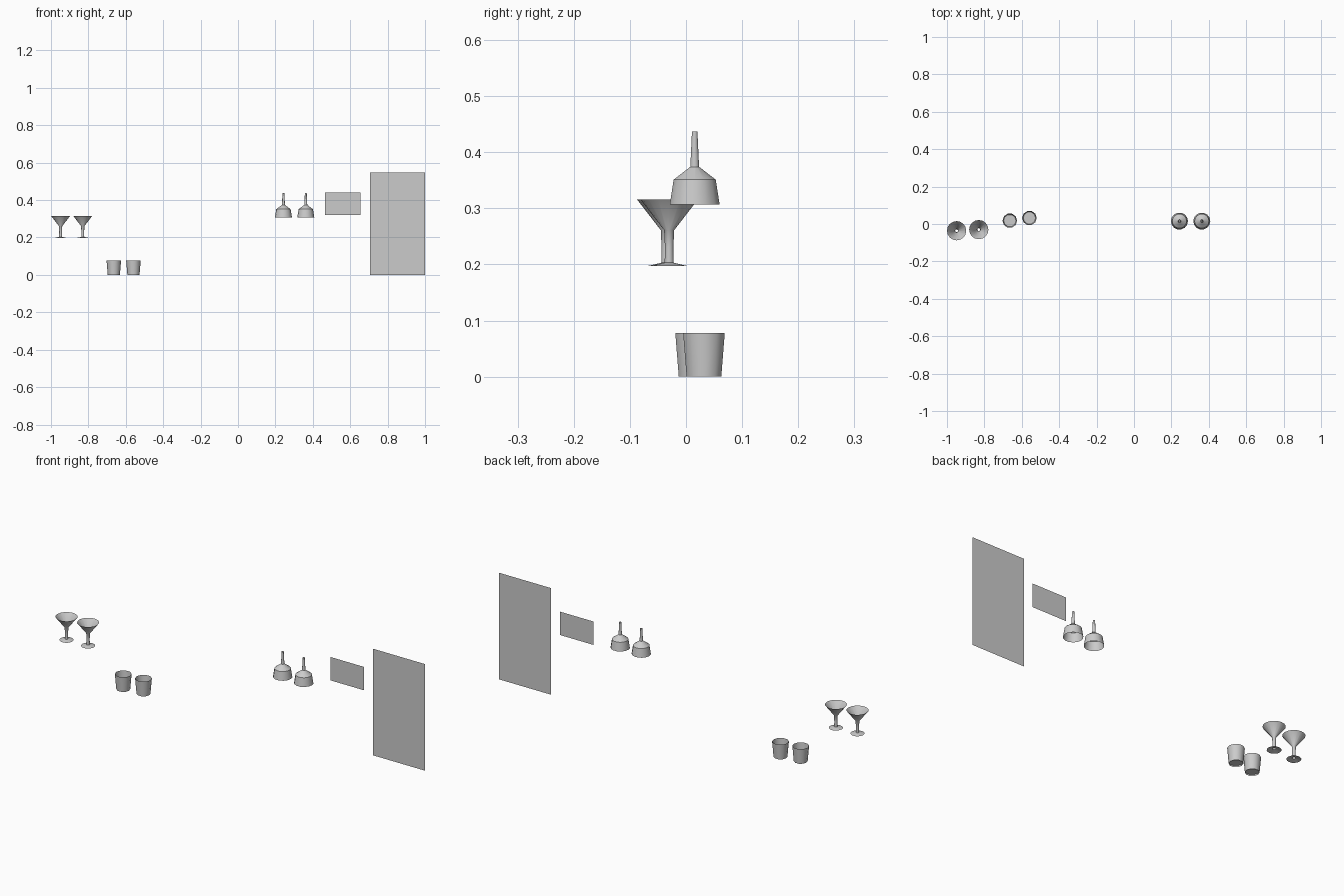
import bpy, bmesh
from math import cos, sin, tau, radians

if "Cube" in bpy.data.objects:
    bpy.data.objects.remove(bpy.data.objects["Cube"])


def lathe(name, profile, x, y, sides, phase=0.0):
    """Spin an (r, z) profile round a vertical axis; r = 0 makes a pole."""
    bm = bmesh.new()
    rings = []
    for r, z in profile:
        count = 1 if r == 0 else sides
        rings.append([bm.verts.new((r * cos(phase + tau * i / sides),
                                    r * sin(phase + tau * i / sides), z))
                      for i in range(count)])
    for a, b in zip(rings, rings[1:]):
        for i in range(sides):
            j = (i + 1) % sides
            quad = [a[i % len(a)], a[j % len(a)], b[j % len(b)], b[i % len(b)]]
            bm.faces.new(list(dict.fromkeys(quad)))
    mesh = bpy.data.meshes.new(name)
    bm.to_mesh(mesh)
    bm.free()
    obj = bpy.data.objects.new(name, mesh)
    obj.location = (x, y, 0)
    bpy.context.collection.objects.link(obj)
    bpy.ops.object.select_all(action='DESELECT')
    obj.select_set(True)
    bpy.context.view_layer.objects.active = obj
    bpy.ops.object.shade_smooth_by_angle(angle=radians(40))
    return obj


def panel(name, x0, x1, z0, z1, y):
    """Flat upright sheet facing the front."""
    mesh = bpy.data.meshes.new(name)
    mesh.from_pydata([(x0, y, z0), (x1, y, z0), (x1, y, z1), (x0, y, z1)],
                     [], [(0, 1, 2, 3)])
    bpy.context.collection.objects.link(bpy.data.objects.new(name, mesh))


# Cocktail glasses: shallow foot, thin stem, open cone
cocktail = [(0.033, 0.197), (0.008, 0.203), (0.0075, 0.261 - 0.03),
            (0.009, 0.261), (0.0515, 0.316)]
for i, (x, y) in enumerate([(-0.9485, -0.036), (-0.83, -0.030)]):
    lathe(f"cocktail_glass_{i + 1}", cocktail, x, y, 16)

# Tumblers: tapered wall with a floor just above the bottom edge
for i, (x, y) in enumerate([(-0.664, 0.018), (-0.559, 0.032)]):
    lathe(f"tumbler_wall_{i + 1}", [(0.0325, 0.0), (0.039, 0.078)], x, y, 10)
    lathe(f"tumbler_floor_{i + 1}", [(0, 0.008), (0.033, 0.008)], x, y, 10)

# Hanging glasses: upside-down open bowls with stems pointing up
hanging = [(0.0455, 0.307), (0.0385, 0.351), (0.008, 0.374),
           (0.005, 0.437), (0, 0.437)]
for i, x in enumerate([0.243, 0.3625]):
    lathe(f"hanging_glass_{i + 1}", hanging, x, 0.0155, 14)

# Flat sheets at the back
panel("small_panel", 0.464, 0.655, 0.32, 0.44, 0.087)
panel("tall_panel", 0.705, 1.0, 0.0, 0.547, 0.087)
